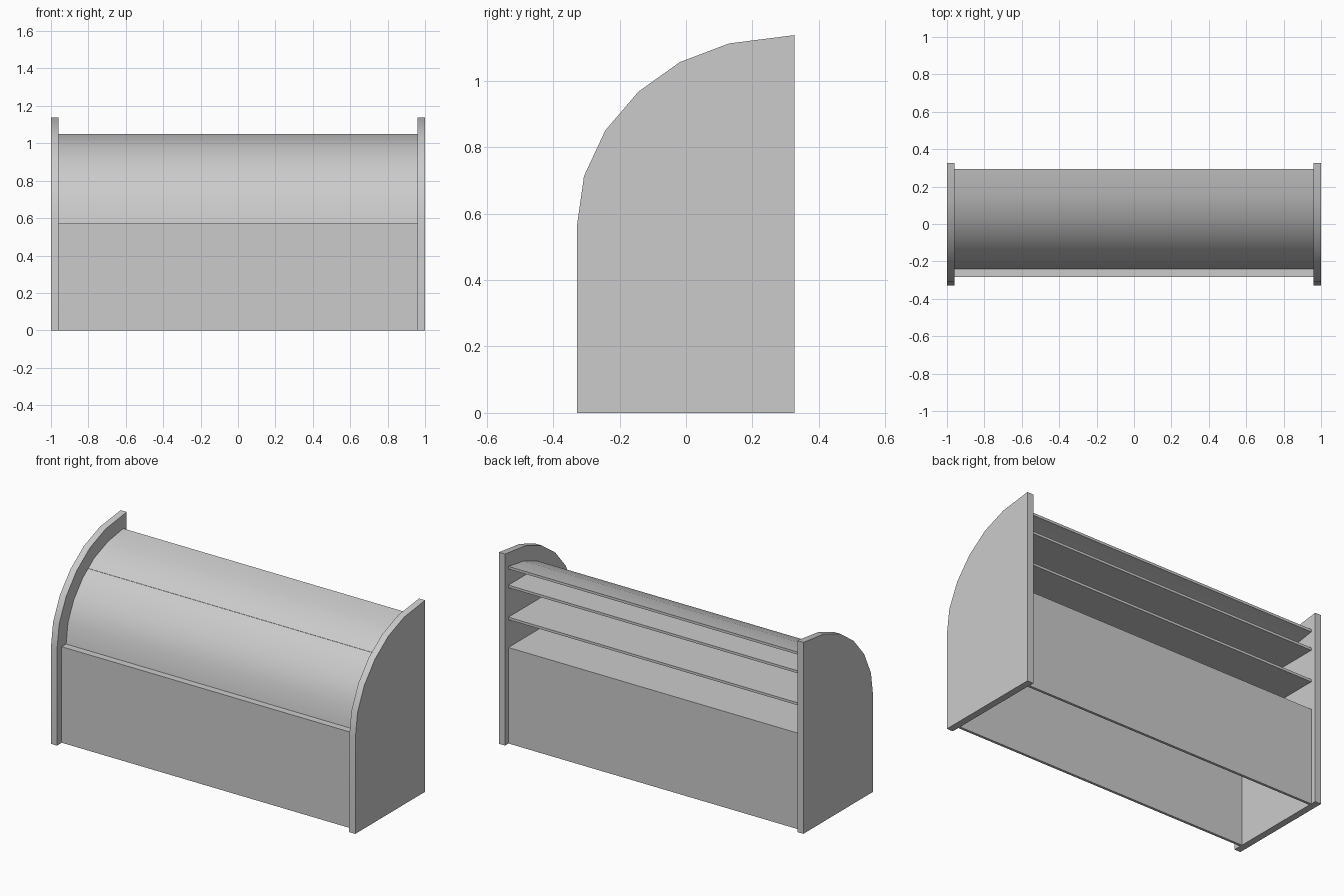
import bpy, math
from mathutils import Vector

if "Cube" in bpy.data.objects:
    bpy.data.objects.remove(bpy.data.objects["Cube"])

# Rounded front edge of the end panels, as (y, z)
ARC = [(-0.328, 0.565), (-0.307, 0.713), (-0.243, 0.85), (-0.143, 0.967),
       (-0.018, 1.056), (0.13, 1.112), (0.327, 1.137)]
INNER = 0.96
BACK = 0.295
T = 0.015


def extrude(name, profile, x0, x1):
    """Extrude a closed (y, z) profile along x."""
    n = len(profile)
    verts = [(x, y, z) for x in (x0, x1) for y, z in profile]
    faces = [tuple(range(n - 1, -1, -1)), tuple(range(n, 2 * n))]
    faces += [(i, (i + 1) % n, (i + 1) % n + n, i + n) for i in range(n)]
    mesh = bpy.data.meshes.new(name)
    mesh.from_pydata(verts, [], faces)
    obj = bpy.data.objects.new(name, mesh)
    bpy.context.collection.objects.link(obj)
    return obj


def board(name, y0, y1, z0, z1):
    return extrude(name, [(y0, z0), (y1, z0), (y1, z1), (y0, z1)], -INNER, INNER)


def offset(points, d):
    """Move an open polyline inwards, ending on the back plane."""
    pts = [Vector(p) for p in points]
    out = [(pts[0].x + d, pts[0].y)]
    for a, b, c in zip(pts, pts[1:], pts[2:]):
        t = ((b - a).normalized() + (c - b).normalized()).normalized()
        out.append((b.x + t.y * d, b.y - t.x * d))
    out.append((BACK, pts[-1].y - d))
    return out


def smooth(obj):
    bpy.ops.object.select_all(action='DESELECT')
    obj.select_set(True)
    bpy.context.view_layer.objects.active = obj
    bpy.ops.object.shade_smooth_by_angle(angle=math.radians(30))


# End panels
panel = ARC + [(ARC[-1][0], 0), (ARC[0][0], 0)]
for side, x0, x1 in (("left", -1, -INNER), ("right", INNER, 1)):
    smooth(extrude(side + "_end_panel", panel[::-1], x0, x1))

# Curved cover, a thin shell following the end panels
outer, inner = offset(ARC, 0.086), offset(ARC, 0.086 + T)
smooth(extrude("curved_cover", inner + outer[::-1], -INNER, INNER))

# Front and back boards, open underneath
board("front_board", -0.283, -0.283 + T, 0, 0.556)
board("back_board", BACK - T, BACK, 0, 0.556)

# Ledge and the shelves behind the cover
board("ledge_shelf", -0.283, BACK, 0.556, 0.57)
board("lower_shelf", -0.187, BACK, 0.75 - T, 0.75)
board("upper_shelf", -0.035, BACK, 0.94 - T, 0.94)
